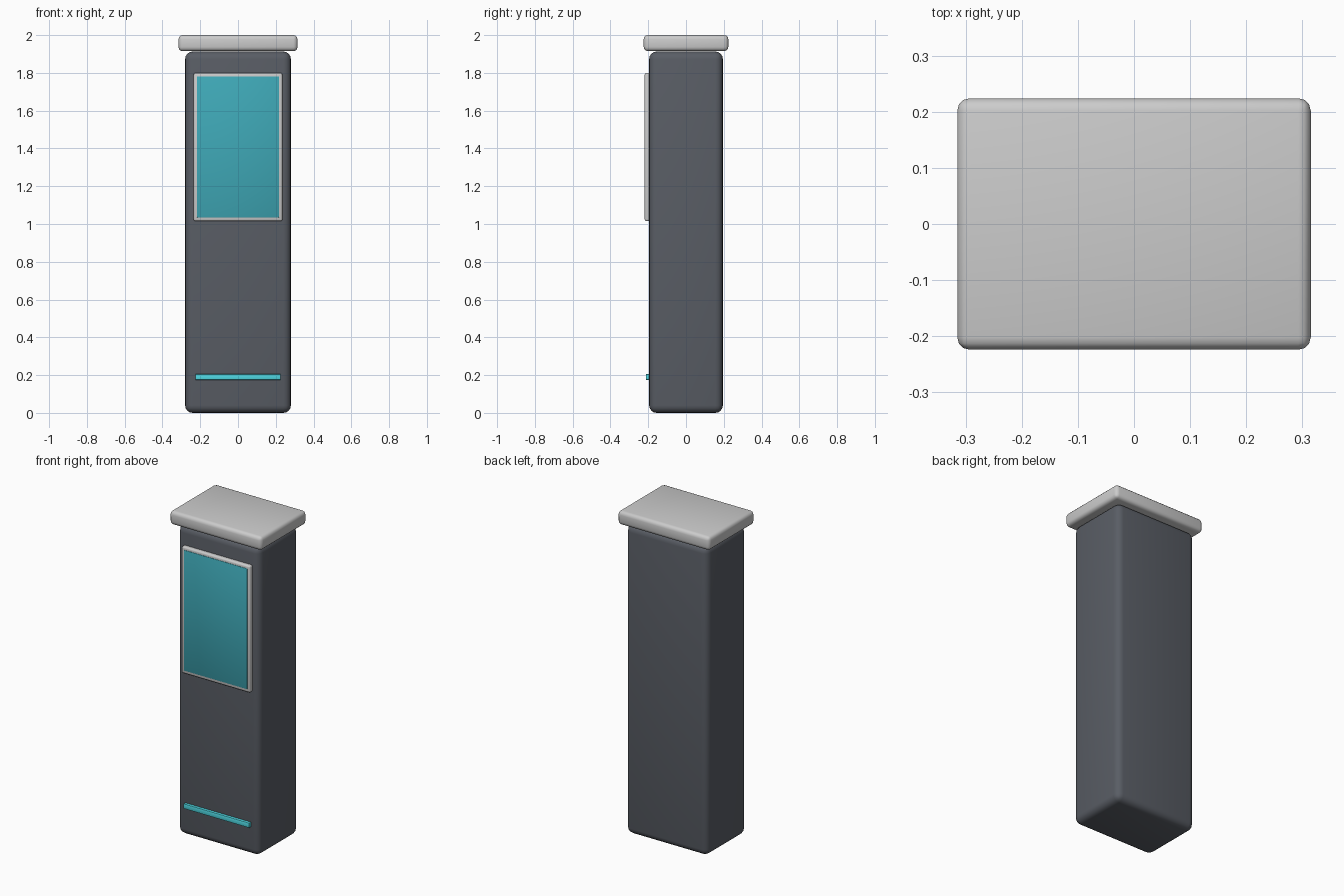
import bpy

if "Cube" in bpy.data.objects:
    bpy.data.objects.remove(bpy.data.objects["Cube"])


def material(name, rgb):
    m = bpy.data.materials.new(name)
    m.diffuse_color = (*rgb, 1)
    m.use_nodes = True
    m.node_tree.nodes["Principled BSDF"].inputs["Base Color"].default_value = m.diffuse_color
    return m


def box(name, lo, hi, bevel, segments, mat):
    """Rounded box spanning two corner points."""
    bpy.ops.mesh.primitive_cube_add(size=1, location=[(a + b) / 2 for a, b in zip(lo, hi)])
    ob = bpy.context.object
    ob.name = name
    ob.scale = [b - a for a, b in zip(lo, hi)]
    bpy.ops.object.transform_apply(location=False, rotation=False, scale=True)
    mod = ob.modifiers.new("bevel", "BEVEL")
    mod.width = bevel
    mod.segments = segments
    bpy.ops.object.modifier_apply(modifier=mod.name)
    bpy.ops.object.shade_smooth_by_angle()
    ob.data.materials.append(mat)
    return ob


dark = material("dark_grey", (0.10, 0.11, 0.13))
light = material("light_grey", (0.65, 0.65, 0.67))
teal = material("screen_teal", (0.05, 0.40, 0.48))
glow = material("light_strip_cyan", (0.08, 0.70, 0.78))

# Column and overhanging cap
box("column", (-0.28, -0.195, 0), (0.28, 0.195, 1.913), 0.04, 4, dark)
box("cap", (-0.315, -0.224, 1.915), (0.315, 0.224, 2.0), 0.022, 3, light)

# Display: raised bezel with the screen set nearly flush in it
box("screen_bezel", (-0.235, -0.219, 1.015), (0.235, -0.185, 1.80), 0.01, 3, light)
box("screen", (-0.217, -0.221, 1.035), (0.217, -0.20, 1.782), 0.002, 2, teal)

# Light strip near the foot
box("light_strip", (-0.225, -0.212, 0.175), (0.225, -0.185, 0.205), 0.002, 2, glow)
